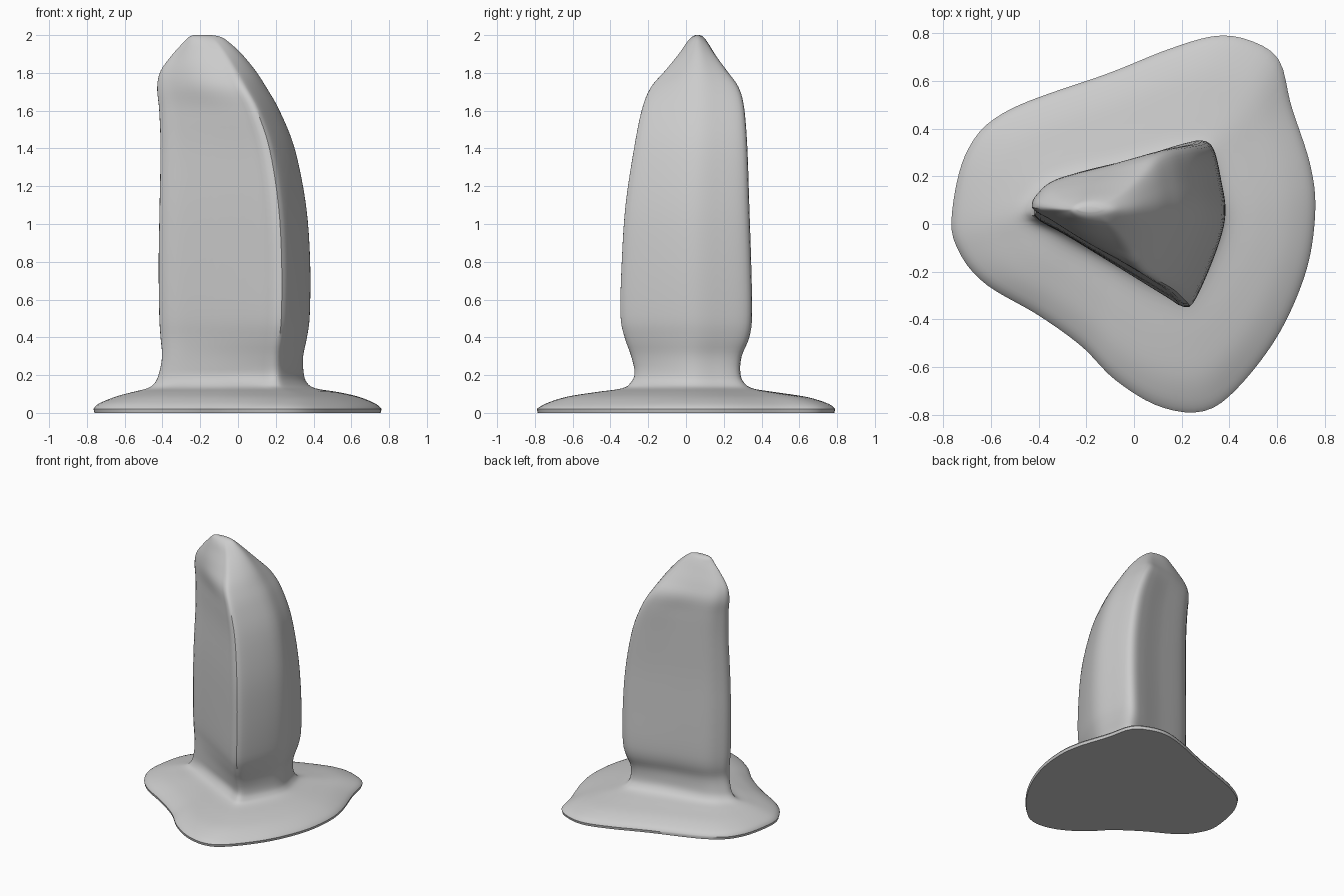
import bpy, bmesh, math
from mathutils import Vector

if "Cube" in bpy.data.objects:
    bpy.data.objects.remove(bpy.data.objects["Cube"])

N = 128  # points around each section


def catmull(a, b, c, d, t):
    return [0.5 * (2*q + (r-p)*t + (2*p-5*q+4*r-s)*t*t + (3*q-p-3*r+s)*t**3)
            for p, q, r, s in zip(a, b, c, d)]


def outline(ctrl, center):
    """Closed spline resampled by angle, normalised to a unit bounding box."""
    n = len(ctrl)
    dense = []
    for i in range(n):
        for k in range(24):
            x, y = catmull(ctrl[i-1], ctrl[i], ctrl[(i+1) % n], ctrl[(i+2) % n], k/24)
            x, y = x - center[0], y - center[1]
            dense.append((math.atan2(y, x), math.hypot(x, y)))
    dense.sort()
    dense = [(dense[-1][0] - 2*math.pi, dense[-1][1])] + dense + [(dense[0][0] + 2*math.pi, dense[0][1])]
    pts, j = [], 0
    for i in range(N):
        a = -math.pi + 2*math.pi*i/N
        while dense[j+1][0] < a:
            j += 1
        (a0, r0), (a1, r1) = dense[j], dense[j+1]
        r = r0 + (r1-r0) * (a-a0) / max(a1-a0, 1e-9)
        pts.append((r*math.cos(a), r*math.sin(a)))
    xs, ys = [p[0] for p in pts], [p[1] for p in pts]
    return [((x-min(xs))/(max(xs)-min(xs)), (y-min(ys))/(max(ys)-min(ys))) for x, y in pts]


# Section shapes: wide flange, triangular column, round tip
flange = outline([(-.765, .03), (-.70, .31), (-.53, .48), (-.1, .64), (.15, .74), (.35, .795),
                  (.5, .77), (.61, .69), (.66, .5), (.74, .25), (.76, .05), (.72, -.2),
                  (.6, -.47), (.42, -.7), (.28, -.785), (.1, -.76), (-.08, -.65),
                  (-.22, -.51), (-.4, -.38), (-.62, -.25), (-.73, -.12)], (.05, .02))
column = outline([(-.43, .06), (-.40, .12), (-.29, .205), (0, .28), (.2, .34), (.29, .355),
                  (.335, .32), (.365, .2), (.385, .05), (.35, -.1), (.26, -.31),
                  (.21, -.345), (.13, -.3), (-.1, -.16), (-.3, -.04), (-.41, .02)], (.05, .04))
tip = [(.5 + .5*math.cos(-math.pi + 2*math.pi*i/N), .5 + .5*math.sin(-math.pi + 2*math.pi*i/N))
       for i in range(N)]

# Levels: z, xmin, xmax, ymin, ymax, blend (0 flange, 1 column, 2 tip)
levels = [
    (0, -.76, .755, -.785, .785, 0), (.02, -.765, .76, -.79, .79, 0),
    (.05, -.735, .725, -.74, .75, 0), (.085, -.65, .64, -.64, .64, .1),
    (.11, -.56, .53, -.49, .48, .3), (.13, -.48, .41, -.345, .36, .65),
    (.16, -.44, .365, -.295, .31, .9), (.21, -.418, .348, -.272, .288, 1),
    (.3, -.402, .345, -.29, .295, 1), (.4, -.41, .365, -.325, .335, 1),
    (.52, -.417, .38, -.347, .35, 1), (.8, -.42, .382, -.34, .345, 1),
    (1.1, -.415, .36, -.32, .335, 1), (1.4, -.41, .3, -.275, .325, 1),
    (1.6, -.417, .22, -.235, .31, 1), (1.72, -.428, .152, -.19, .285, 1.1),
    (1.81, -.41, .094, -.115, .225, 1.25), (1.9, -.345, .02, -.042, .16, 1.5),
    (1.96, -.29, -.045, .0, .118, 1.75), (1.99, -.26, -.09, .03, .092, 2),
    (2.0, -.235, -.14, .05, .072, 2)]


def section(row):
    z, x0, x1, y0, y1, w = row
    w = min(max(w, 0), 2)
    a, b, t = (flange, column, w) if w <= 1 else (column, tip, w - 1)
    pts = [(p[0]*(1-t) + q[0]*t, p[1]*(1-t) + q[1]*t) for p, q in zip(a, b)]
    return [Vector((x0 + u*(x1-x0), y0 + v*(y1-y0), z)) for u, v in pts]


# Smooth the level table, then loft the body
rows = [levels[0]]
for i in range(1, len(levels) - 1):
    prev, nxt = levels[i-1], levels[min(i+2, len(levels)-1)]
    for k in range(4):
        rows.append(catmull(prev, levels[i], levels[i+1], nxt, k/4))
rows.append(levels[-1])

bm = bmesh.new()
rings = [[bm.verts.new(p) for p in section(r)] for r in rows]
for lo, hi in zip(rings, rings[1:]):
    for i in range(N):
        j = (i + 1) % N
        bm.faces.new((lo[i], lo[j], hi[j], hi[i]))
bm.faces.new(rings[0][::-1])
bm.faces.new(rings[-1])
mesh = bpy.data.meshes.new("flared_column")
bm.to_mesh(mesh)
bm.free()
body = bpy.data.objects.new("flared_column", mesh)
bpy.context.collection.objects.link(body)

# Smooth shading with a crisp bottom rim
bpy.context.view_layer.objects.active = body
body.select_set(True)
bpy.ops.object.shade_smooth_by_angle(angle=math.radians(40))
